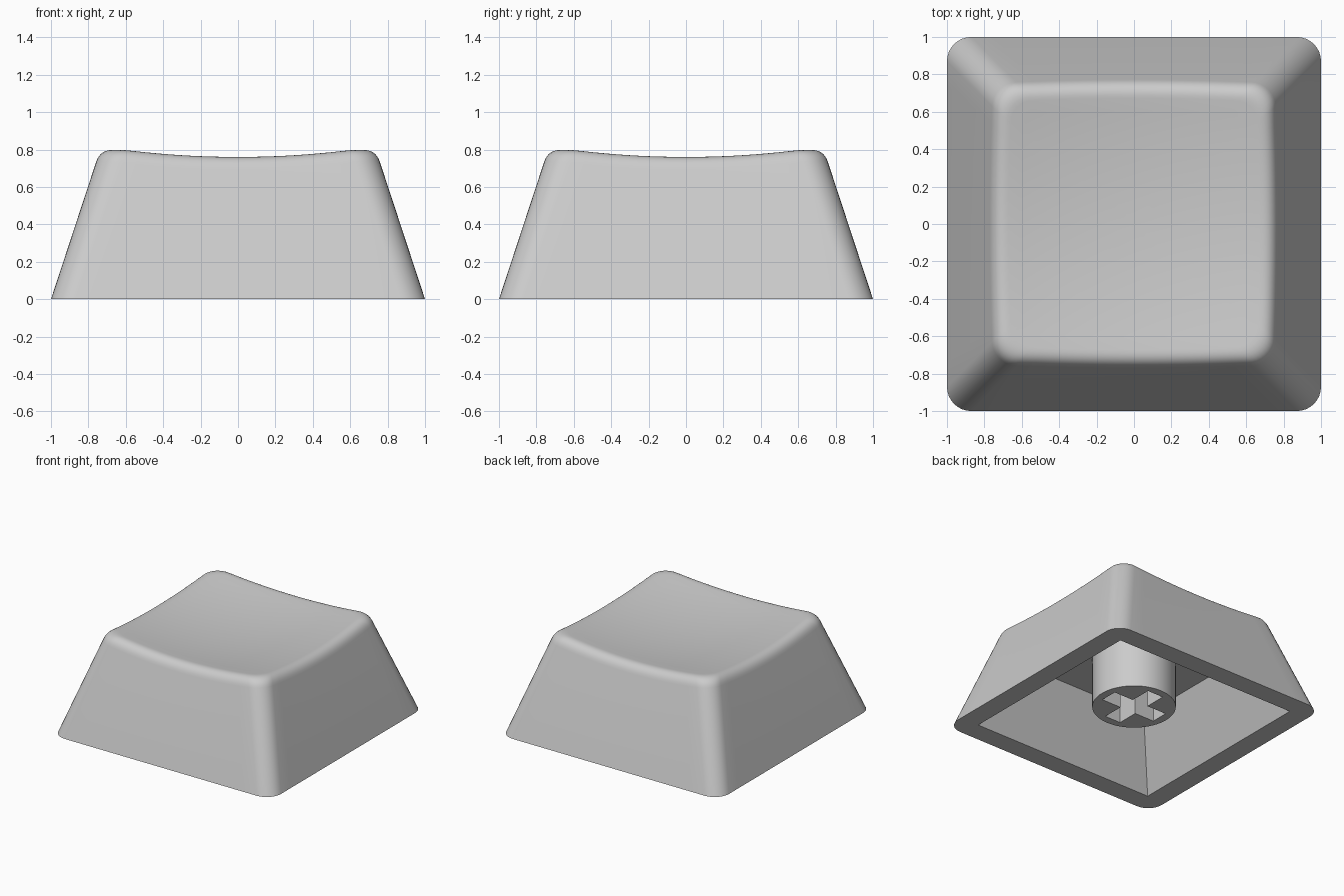
import bpy, bmesh, math
from mathutils import Vector

if "Cube" in bpy.data.objects:
    bpy.data.objects.remove(bpy.data.objects["Cube"])

grey = bpy.data.materials.new("grey plastic")
grey.diffuse_color = (0.6, 0.6, 0.6, 1)
grey.use_nodes = True
grey.node_tree.nodes["Principled BSDF"].inputs["Base Color"].default_value = grey.diffuse_color

CORNER, ARC, EDGE = 0.13, 8, 14      # corner radius, segments per corner and per side
SLOPE = 0.329                        # how fast the walls lean inwards


def outline(half, radius):
    """Rounded square, the same point count for every size."""
    pts = []
    for q in range(4):
        turn = q * math.pi / 2
        c, s = math.cos(turn), math.sin(turn)
        side = [(half, (half - radius) * (2 * i / EDGE - 1)) for i in range(EDGE)]
        arc = [(half - radius + radius * math.cos(a), half - radius + radius * math.sin(a))
               for a in (math.pi / 2 * i / ARC for i in range(ARC))]
        pts += [(x * c - y * s, x * s + y * c) for x, y in side + arc]
    return pts


def dish(x, y):
    return 0.71 + 0.108 * (x * x + y * y)


def wall_ring(z):
    return [Vector((x, y, z)) for x, y in outline(1 - SLOPE * z, CORNER)]


def finish(ob):
    ob.data.materials.clear()
    ob.data.materials.append(grey)
    bpy.ops.object.select_all(action='DESELECT')
    bpy.context.view_layer.objects.active = ob
    ob.select_set(True)
    bpy.ops.object.shade_smooth_by_angle(angle=math.radians(30))


# Find where each wall line meets the dished top
count = 4 * (ARC + EDGE)
base = wall_ring(0)
rim = []
for i in range(count):
    z = 0.77
    for _ in range(12):
        p = wall_ring(z)[i]
        z = dish(p.x, p.y)
    rim.append(wall_ring(z)[i])

# Rounded rim between wall and dish
lower = [wall_ring(e.z - 0.075)[i] for i, e in enumerate(rim)]
upper = [Vector((e.x * 0.9, e.y * 0.9, dish(e.x * 0.9, e.y * 0.9))) for e in rim]
fillet = []
for k in range(9):
    t = k / 8
    fillet.append([a * (1 - t) ** 2 + e * 2 * t * (1 - t) + b * t * t
                   for a, e, b in zip(lower, rim, upper)])

# Dished top, as rings shrinking to the middle
top = []
for k in range(1, 10):
    s = 0.9 * (1 - k / 10)
    top.append([Vector((e.x * s, e.y * s, dish(e.x * s, e.y * s))) for e in rim])

# Cavity: sharp-cornered mouth and ceiling
CEILING = 0.51
mouth = [Vector((x, y, 0)) for x, y in outline(0.833, 0)]
ceiling = [Vector((x, y, CEILING)) for x, y in outline(0.6, 0)]

# Shell: ceiling, cavity wall, bottom lip, outer wall, rim and top in one loft
bm = bmesh.new()
loops = [[bm.verts.new(p) for p in ring] for ring in [ceiling, mouth, base] + fillet + top]
for a, b in zip(loops, loops[1:]):
    for i in range(count):
        j = (i + 1) % count
        bm.faces.new((a[i], a[j], b[j], b[i]))
for loop, z in ((loops[0], CEILING), (loops[-1], dish(0, 0))):
    mid = bm.verts.new((0, 0, z))
    for i in range(count):
        bm.faces.new((loop[i], loop[(i + 1) % count], mid))
bmesh.ops.remove_doubles(bm, verts=bm.verts, dist=1e-5)
bmesh.ops.recalc_face_normals(bm, faces=bm.faces)
mesh = bpy.data.meshes.new("cap_shell")
bm.to_mesh(mesh)
bm.free()
shell = bpy.data.objects.new("cap_shell", mesh)
bpy.context.collection.objects.link(shell)
finish(shell)

# Stem: round post with a cross-shaped socket, extruded from a flat profile
STEM_BOTTOM, R, ARM, W = 0.10, 0.315, 0.25, 0.072
curve = bpy.data.curves.new("stem", 'CURVE')
curve.dimensions = '2D'
curve.fill_mode = 'BOTH'
curve.extrude = (CEILING - STEM_BOTTOM) / 2
circle = [(R * math.cos(a), R * math.sin(a)) for a in (math.tau * i / 64 for i in range(64))]
cross = []
for q in range(4):
    c, s = round(math.cos(q * math.pi / 2)), round(math.sin(q * math.pi / 2))
    cross += [(x * c - y * s, x * s + y * c) for x, y in ((ARM, -W), (ARM, W), (W, W))]
for pts in (circle, cross):
    sp = curve.splines.new('POLY')
    sp.points.add(len(pts) - 1)
    for pt, (x, y) in zip(sp.points, pts):
        pt.co = (x, y, 0, 1)
    sp.use_cyclic_u = True
stem = bpy.data.objects.new("stem", curve)
bpy.context.collection.objects.link(stem)
stem.location.z = (CEILING + STEM_BOTTOM) / 2
bpy.ops.object.select_all(action='DESELECT')
bpy.context.view_layer.objects.active = stem
stem.select_set(True)
bpy.ops.object.convert(target='MESH')
stem = bpy.context.view_layer.objects.active
finish(stem)
